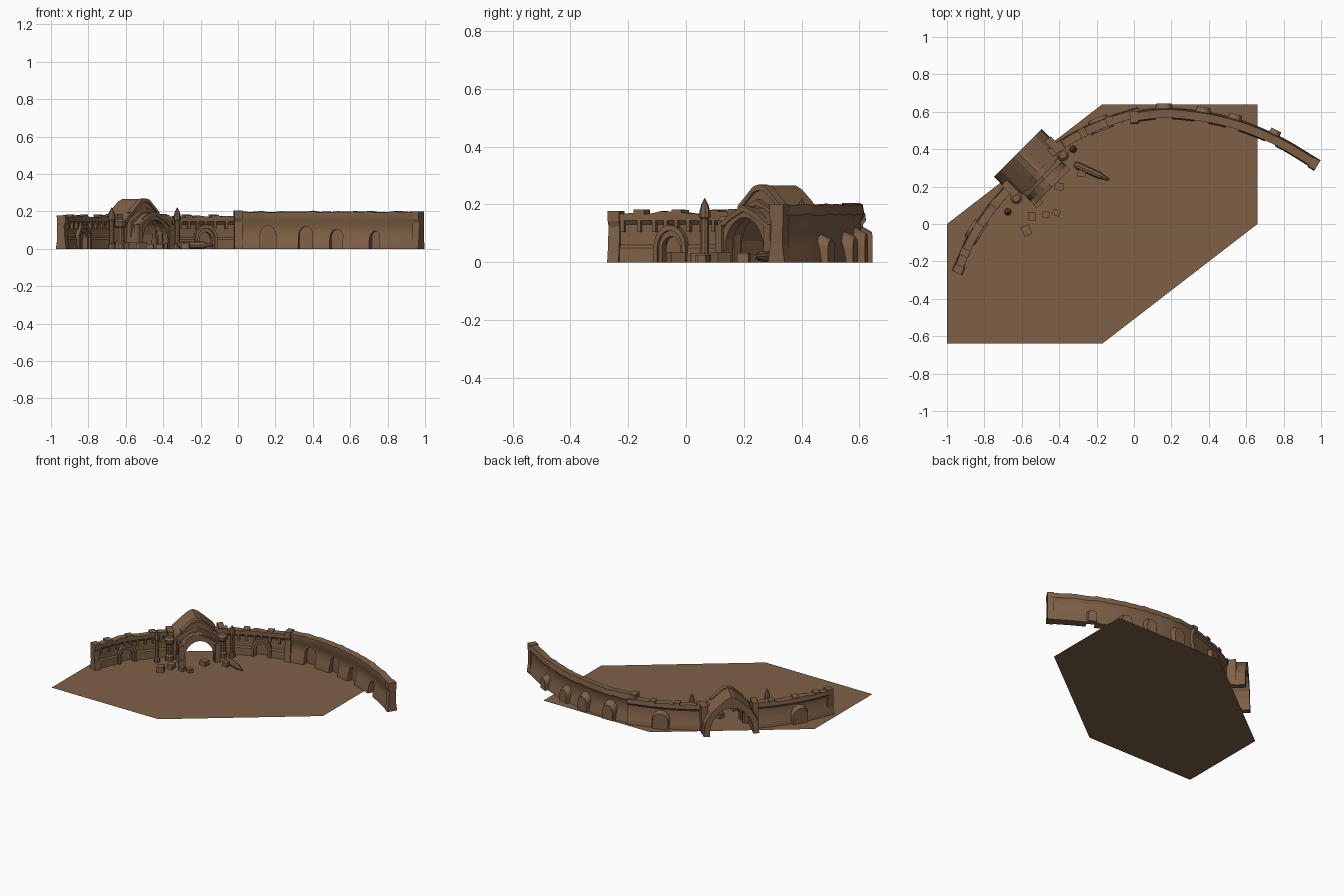
import bpy, bmesh, math, random
from mathutils import Vector, Matrix

random.seed(4)
if "Cube" in bpy.data.objects:
    bpy.data.objects.remove(bpy.data.objects["Cube"])

stone = bpy.data.materials.new("brown stone")
stone.use_nodes = True
colour = (0.21, 0.118, 0.062, 1)
stone.diffuse_color = colour
stone.node_tree.nodes["Principled BSDF"].inputs["Base Color"].default_value = colour


def finish(name, bm, smooth=False):
    bmesh.ops.recalc_face_normals(bm, faces=bm.faces)
    mesh = bpy.data.meshes.new(name)
    bm.to_mesh(mesh)
    bm.free()
    mesh.materials.append(stone)
    ob = bpy.data.objects.new(name, mesh)
    bpy.context.collection.objects.link(ob)
    bpy.ops.object.select_all(action='DESELECT')
    ob.select_set(True)
    bpy.context.view_layer.objects.active = ob
    if smooth:
        bpy.ops.object.shade_smooth_by_angle(angle=math.radians(30))
    return ob


def skin(bm, rings):
    """Join closed rings of points into a capped tube."""
    loops = [[bm.verts.new(p) for p in ring] for ring in rings]
    n = len(loops[0])
    for a, b in zip(loops, loops[1:]):
        for i in range(n):
            bm.faces.new((a[i], a[(i + 1) % n], b[(i + 1) % n], b[i]))
    bm.faces.new(loops[0])
    bm.faces.new(loops[-1])


def place(origin, angle, u, v, z):
    c, s = math.cos(angle), math.sin(angle)
    return Vector((origin[0] + u * c - v * s, origin[1] + u * s + v * c, z))


def extrude(name, outline, origin, angle, u0, u1, taper=1.0):
    """Extrude a (v, z) outline along u; the u1 end is scaled by taper."""
    bm = bmesh.new()
    skin(bm, [[place(origin, angle, u, v * k, z * k) for v, z in outline]
              for u, k in ((u0, 1), (u1, taper))])
    return finish(name, bm)


def arch(width, height, n=10, floor=0.0):
    """Arch outline from right foot over the crown to left foot."""
    r = width / 2
    spring = max(height - r * 1.2, 0.01)
    pts = [(r * math.cos(math.pi * i / n), spring + (height - spring) * math.sin(math.pi * i / n))
           for i in range(n + 1)]
    return [(r, floor)] + pts + [(-r, floor)]


def arch_ring(outer, inner):
    return arch(*outer) + arch(*inner)[::-1]


def box(name, origin, angle, size, z0, tilt=0.0):
    bm = bmesh.new()
    m = (Matrix.Translation((origin[0], origin[1], z0 + size[2] / 2)) @ Matrix.Rotation(angle, 4, 'Z')
         @ Matrix.Rotation(tilt, 4, 'X') @ Matrix.Diagonal((*size, 1)))
    bmesh.ops.create_cube(bm, size=1, matrix=m)
    return finish(name, bm)


def lathe(name, origin, profile, sides=8):
    bm = bmesh.new()
    skin(bm, [[(origin[0] + r * math.cos(2 * math.pi * i / sides),
                origin[1] + r * math.sin(2 * math.pi * i / sides), z)
               for i in range(sides)] for r, z in profile])
    return finish(name, bm)


def curve(points, steps=5):
    """Smooth path through points."""
    p = [Vector(q) for q in points]
    p = [2 * p[0] - p[1]] + p + [2 * p[-1] - p[-2]]
    out = []
    for a, b, c, d in zip(p, p[1:], p[2:], p[3:]):
        for i in range(steps):
            t = i / steps
            out.append(0.5 * (2 * b + (c - a) * t + (2 * a - 5 * b + 4 * c - d) * t * t
                              + (3 * b - a - 3 * c + d) * t ** 3))
    return out + [p[-2]]


def tangent(path, i):
    return (path[min(i + 1, len(path) - 1)] - path[max(i - 1, 0)]).normalized()


def wall(name, path, profile, jitter):
    """Sweep a wall section; positive offset is the outer side."""
    bm = bmesh.new()
    rings = []
    for i, p in enumerate(path):
        t = tangent(path, i)
        dz = random.uniform(-jitter, jitter)
        rings.append([(p.x - t.y * o, p.y + t.x * o, z + (dz if z > 0.16 else 0)) for o, z in profile])
    skin(bm, rings)
    return finish(name, bm, True)


def cut(ob, cutter):
    mod = ob.modifiers.new("opening", 'BOOLEAN')
    mod.operation, mod.solver, mod.object = 'DIFFERENCE', 'EXACT', cutter
    cutter.hide_render = True
    bpy.context.view_layer.objects.active = ob
    bpy.ops.object.modifier_apply(modifier=mod.name)
    bpy.data.objects.remove(cutter)


def nearest(path, x):
    """Point on the path at x and the inward direction there."""
    i = min(range(len(path)), key=lambda k: abs(path[k].x - x))
    t = tangent(path, i)
    return path[i], math.atan2(-t.x, t.y)


# Ground
bm = bmesh.new()
bm.faces.new([bm.verts.new((x, y, 0)) for x, y in
              ((-1, 0), (-1, -.64), (-.17, -.64), (.66, 0), (.66, .64), (-.17, .64))])
finish("ground", bm)

# Curved walls
left_path = curve([(-.94, -.24), (-.88, -.1), (-.82, 0), (-.74, .11), (-.66, .2)])
mid_path = curve([(-.45, .38), (-.36, .44), (-.25, .5), (-.13, .55), (.03, .6)])
right_path = curve([(0, .575), (.16, .592), (.33, .578), (.5, .545), (.65, .495), (.8, .425), (.965, .325)])
low = [(-.022, 0), (-.02, .05), (-.012, .06), (-.012, .13), (-.024, .145), (-.024, .172),
       (.02, .172), (.024, .145), (.013, .13), (.014, .06), (.024, .04), (.026, 0)]
high = [(-.03, 0), (-.026, .04), (-.014, .075), (-.013, .13), (-.024, .15), (-.024, .197),
        (.02, .2), (.026, .165), (.013, .14), (.014, .075), (.024, .04), (.03, 0)]
left_wall = wall("left_wall", left_path, low, .006)
mid_wall = wall("middle_wall", mid_path, low, .006)
right_wall = wall("right_wall", right_path, high, .004)

# Niches with projecting backs in the tall wall
for x, w, h in ((.16, .1, .13), (.37, .09, .125), (.52, .085, .11), (.73, .07, .1)):
    p, a = nearest(right_path, x)
    cut(right_wall, extrude("niche_cutter", arch(w * .85, h * .95, floor=-.02), p, a, -.012, .1))
    extrude("niche_back", arch(w, h), p, a, -.008, -.052, .8)

# Framed arches in the low walls
for ob, path, x in ((left_wall, left_path, -.85), (mid_wall, mid_path, -.17)):
    p, a = nearest(path, x)
    cut(ob, extrude("arch_cutter", arch(.08, .095, floor=-.02), p, a, -.012, .1))
    extrude("arch_back", arch(.12, .125), p, a, -.008, -.04, .85)
    extrude("arch_frame", arch_ring((.13, .13), (.1, .11)), p, a, .005, .035)
    extrude("arch_inner_frame", arch_ring((.1, .11), (.075, .09)), p, a, .002, .024)

# Corbels and broken capstones along the low walls
for path in (left_path, mid_path):
    for i in range(1, len(path) - 1, 2):
        t = tangent(path, i)
        a = math.atan2(t.y, t.x)
        box("corbel", place(path[i], a, 0, -.018, 0), a, (.014, .018, .04), .105)
        if i % 3 == 0:
            box("capstone", path[i], a, (.04, .05, .016), .166, random.uniform(-.06, .06))

# Wall end pilasters
for path, k, h, depth in ((left_path, 0, .178, .05), (right_path, 0, .205, .06), (right_path, -1, .2, .056)):
    t = tangent(path, k % len(path))
    a = math.atan2(t.y, t.x)
    section = [(-depth * .65, 0), (-depth * .5, h * .3), (-depth * .4, h * .7), (-depth * .55, h * .8),
               (-depth * .55, h), (depth * .45, h), (depth * .4, h * .3), (depth * .55, 0)]
    extrude("end_pilaster", section, path[k], a, -.022, .02)

# Gatehouse vault with pointed roof
gate, turn = (-.56, .32), math.radians(-45)


def mirrored(half):
    return half + [(-v, z) for v, z in half[::-1] if v > 0]


roof = mirrored([(.18, 0), (.172, .09), (.13, .165), (.075, .215), (.03, .252), (0, .265)])
extrude("gate_vault", roof + arch(.28, .19)[::-1], gate, turn, -.085, .085)
ridge = [(.105, .195), (.03, .262), (0, .27)]
extrude("roof_rib", mirrored(ridge) + [(v, z - .02) for v, z in mirrored(ridge)[::-1]],
        gate, turn, .06, .095)

# Gate porch with stepped arches and gable beams
extrude("porch_arch", arch_ring((.27, .195), (.225, .175)), gate, turn, .07, .15)
extrude("porch_front_arch", arch_ring((.24, .18), (.19, .155)), gate, turn, .13, .168)
for u, z in ((.1, .205), (.16, .185)):
    line = [(.13, z - .06), (.06, z - .015), (0, z + .012)]
    extrude("gable_beam", mirrored(line) + [(v, q - .02) for v, q in mirrored(line)[::-1]],
            gate, turn, u - .014, u + .014)
for side in (-1, 1):
    for u in (.1, .16):
        box("porch_pier", place(gate, turn, u, side * .118, 0), turn, (.032, .032, .13), 0)
    box("gate_shoulder", place(gate, turn, .02, side * .165, 0), turn, (.09, .04, .185), 0)

# Spired posts and round drums beside the gate
for spot in ((-.675, .065), (-.325, .4)):
    lathe("spired_post", spot, [(.02, 0), (.02, .025), (.014, .03), (.014, .15), (.019, .155),
                                (.019, .175), (.012, .2), (.001, .222)])
for spot in ((-.63, .14), (-.38, .37)):
    lathe("drum_pillar", spot, [(.03, 0), (.03, .03), (.022, .04), (.022, .11), (.032, .12),
                                (.034, .145), (.02, .158)], 10)

# Fallen column
bm = bmesh.new()
axis = Vector((.19, -.085, 0)).normalized()
side = Vector((-axis.y, axis.x, 0))
skin(bm, [[Vector((-.32, .32, .02)) + axis * d + (side * math.cos(k * math.pi / 4)
           + Vector((0, 0, 1)) * math.sin(k * math.pi / 4)) * r for k in range(8)]
          for d, r in ((0, .012), (.02, .019), (.15, .018), (.16, .014), (.205, .006))])
finish("fallen_column", bm)

# Rubble blocks
for x, y, size in ((-.28, .27, .036), (-.545, .04, .04), (-.575, -.035, .045), (-.47, .05, .032),
                   (-.415, .06, .032), (-.52, .12, .045), (-.4, .2, .04)):
    box("rubble_block", (x, y), random.uniform(0, 1.5), (size, size * 1.2, size * .8), 0)
